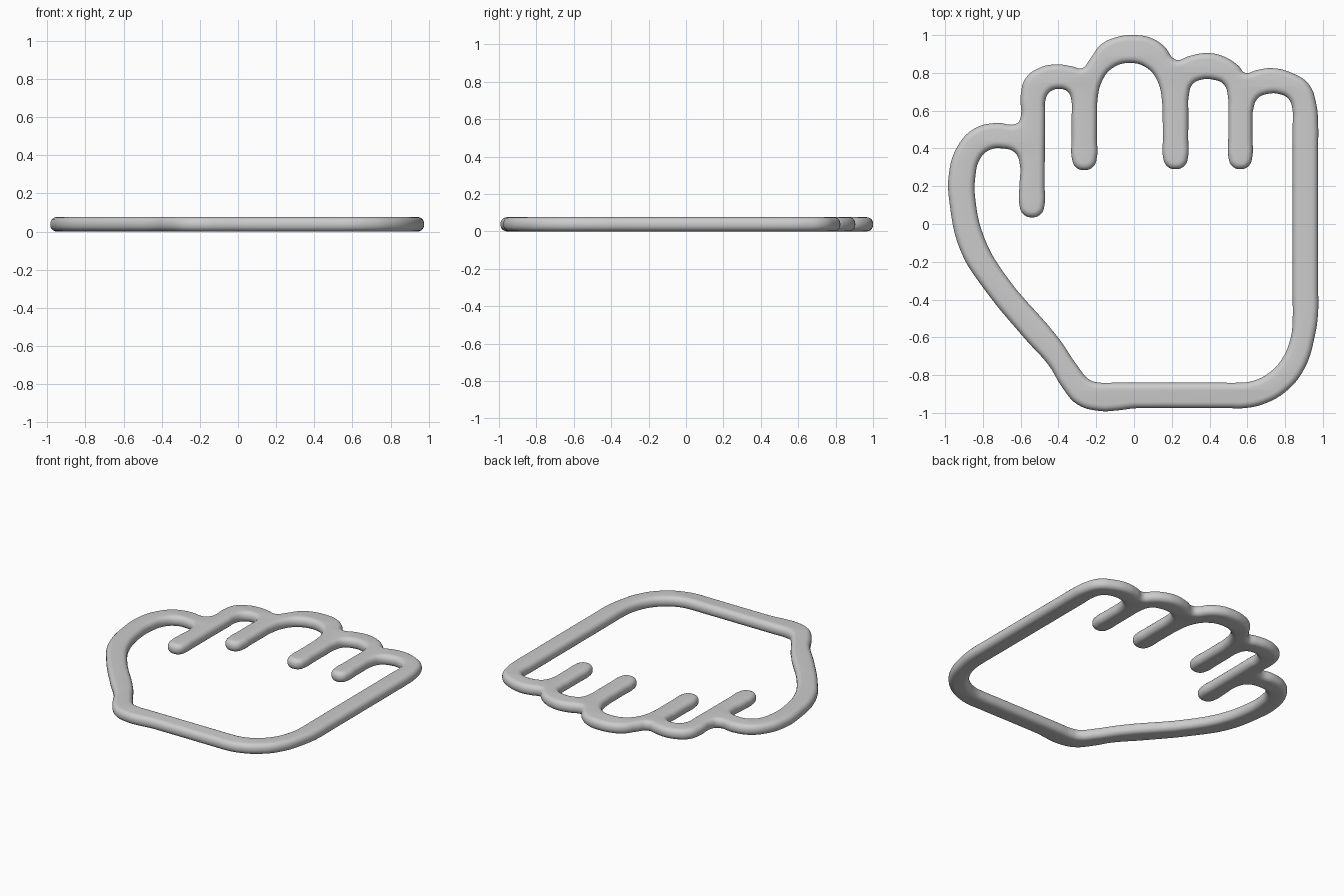
import bpy

HALF_H = 0.038     # half thickness of the outline band
ROUND = 0.034      # radius of its rounded edges


def bar(x, w, bottom):
    """Inner contour around one rounded finger divider."""
    k = w * 0.7
    return [(x - w, bottom + 0.16), (x - w, bottom + 0.07), (x - k, bottom + 0.018),
            (x, bottom), (x + k, bottom + 0.018), (x + w, bottom + 0.07), (x + w, bottom + 0.16)]


def add_loop(curve, pts):
    """Closed smooth contour through the points."""
    s = curve.splines.new('BEZIER')
    s.bezier_points.add(len(pts) - 1)
    for p, (x, y) in zip(s.bezier_points, pts):
        p.co = (x, y, 0)
        p.handle_left_type = p.handle_right_type = 'AUTO'
    s.use_cyclic_u = True
    s.resolution_u = 5


# Outer contour: wrist, thumb, four knuckles, side of palm
thumb = [(-0.18, -0.99), (-0.30, -0.955), (-0.38, -0.865), (-0.45, -0.75), (-0.575, -0.61),
         (-0.80, -0.335), (-0.915, -0.15), (-0.975, 0.1), (-0.98, 0.265), (-0.935, 0.41),
         (-0.845, 0.505), (-0.73, 0.535), (-0.625, 0.53), (-0.605, 0.55)]
knuckles = [(-0.60, 0.68), (-0.575, 0.77), (-0.505, 0.825), (-0.415, 0.845), (-0.33, 0.835),
            (-0.275, 0.825), (-0.235, 0.87), (-0.175, 0.95), (-0.09, 0.99), (0, 1),
            (0.09, 0.985), (0.165, 0.935), (0.205, 0.88), (0.23, 0.868), (0.295, 0.89),
            (0.39, 0.905), (0.48, 0.885), (0.55, 0.84), (0.59, 0.80), (0.65, 0.815),
            (0.73, 0.825), (0.835, 0.80), (0.925, 0.74), (0.965, 0.635), (0.975, 0.52)]
palm = [(0.975, 0.42), (0.975, -0.35), (0.975, -0.46), (0.96, -0.58), (0.90, -0.77),
        (0.80, -0.89), (0.68, -0.955), (0.58, -0.975), (0.50, -0.975), (0.08, -0.975),
        (0.0, -0.976), (-0.09, -0.987)]

# Inner contour: the same loop inside, dipping around each divider
inner_thumb = [(-0.18, -0.84), (-0.235, -0.825), (-0.30, -0.75), (-0.395, -0.61),
               (-0.685, -0.265), (-0.79, -0.08), (-0.84, 0.13), (-0.84, 0.25), (-0.815, 0.345),
               (-0.765, 0.392), (-0.695, 0.40), (-0.63, 0.378), (-0.605, 0.32)]
arch_1 = [(-0.47, 0.58), (-0.468, 0.66), (-0.445, 0.70), (-0.40, 0.715), (-0.35, 0.70),
          (-0.33, 0.645), (-0.33, 0.57)]
arch_2 = [(-0.195, 0.58), (-0.193, 0.66), (-0.17, 0.755), (-0.115, 0.825), (-0.02, 0.853),
          (0.07, 0.825), (0.125, 0.755), (0.15, 0.635), (0.152, 0.55)]
arch_3 = [(0.288, 0.58), (0.29, 0.68), (0.31, 0.74), (0.36, 0.765), (0.415, 0.765),
          (0.475, 0.74), (0.498, 0.67), (0.499, 0.58)]
arch_4 = [(0.627, 0.53), (0.63, 0.60), (0.655, 0.665), (0.705, 0.688), (0.77, 0.688),
          (0.82, 0.66), (0.84, 0.60), (0.84, 0.52)]
inner_palm = [(0.84, -0.40), (0.84, -0.50), (0.83, -0.60), (0.78, -0.72), (0.705, -0.795),
              (0.625, -0.832), (0.55, -0.84), (0.46, -0.84), (-0.10, -0.84)]

inner = (inner_thumb + bar(-0.54, 0.067, 0.035) + arch_1 + bar(-0.263, 0.067, 0.285)
         + arch_2 + bar(0.22, 0.067, 0.29) + arch_3 + bar(0.563, 0.064, 0.29)
         + arch_4 + inner_palm)

# Filled band with rounded edges
curve = bpy.data.curves.new("hand_outline", 'CURVE')
curve.dimensions = '2D'
curve.fill_mode = 'BOTH'
curve.extrude = HALF_H - ROUND
curve.bevel_depth = ROUND
curve.bevel_resolution = 4
curve.offset = -ROUND
add_loop(curve, thumb + knuckles + palm)
add_loop(curve, inner)

hand = bpy.data.objects.new("hand_outline", curve)
bpy.context.collection.objects.link(hand)
hand.location.z = HALF_H
bpy.context.view_layer.objects.active = hand
hand.select_set(True)
bpy.ops.object.convert(target='MESH')
hand = bpy.context.object

# Weld the seams and shade smooth
bpy.ops.object.mode_set(mode='EDIT')
bpy.ops.mesh.select_all(action='SELECT')
bpy.ops.mesh.remove_doubles(threshold=0.0005)
bpy.ops.mesh.normals_make_consistent(inside=False)
bpy.ops.object.mode_set(mode='OBJECT')
bpy.ops.object.shade_smooth_by_angle(angle=0.9)
